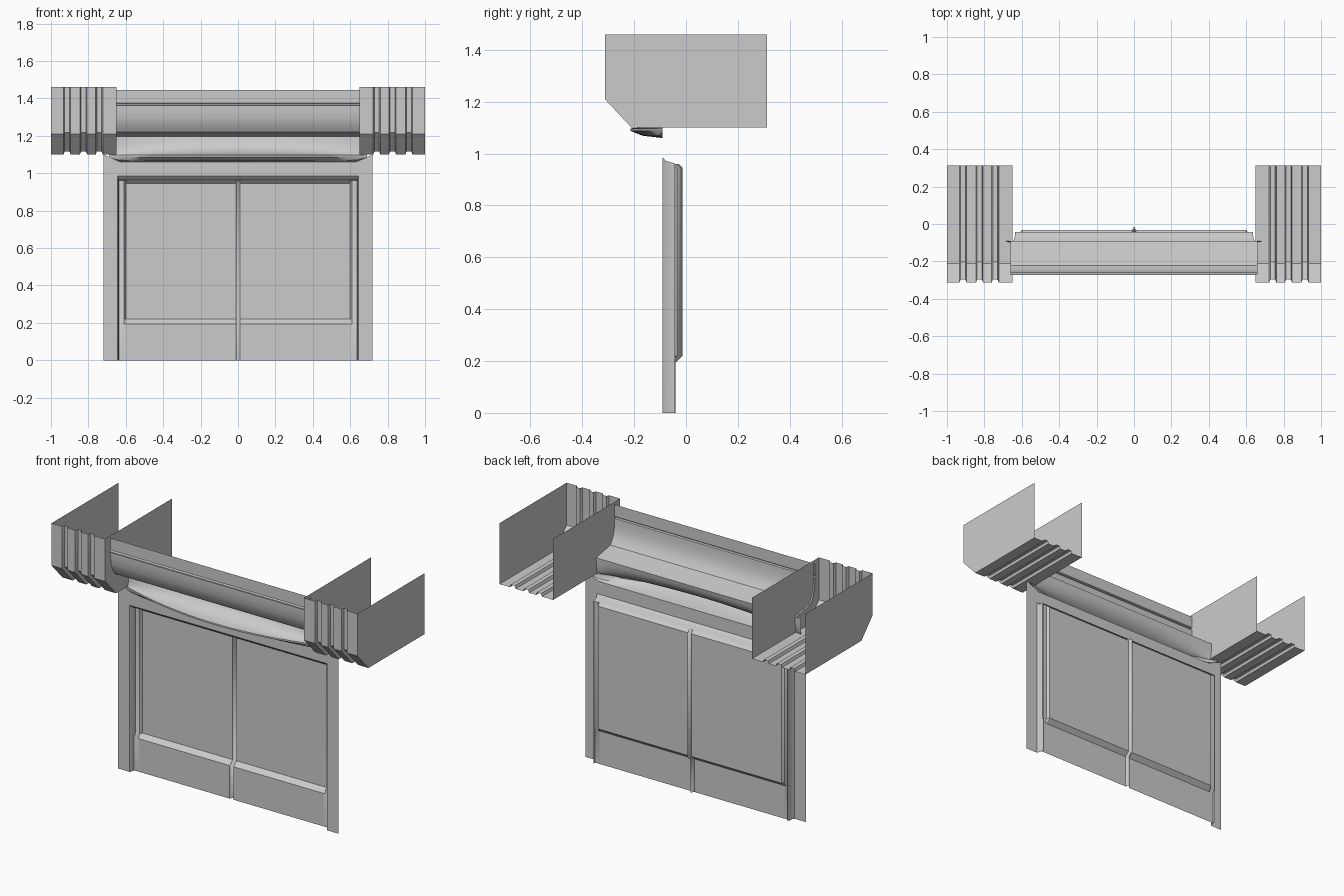
import bpy, bmesh, math

if "Cube" in bpy.data.objects:
    bpy.data.objects.remove(bpy.data.objects["Cube"])


def make(name, verts, faces, mirror=False, smooth=True):
    me = bpy.data.meshes.new(name)
    me.from_pydata(verts, [], faces)
    bm = bmesh.new()
    bm.from_mesh(me)
    bmesh.ops.remove_doubles(bm, verts=bm.verts, dist=1e-5)
    bmesh.ops.recalc_face_normals(bm, faces=bm.faces)
    bm.to_mesh(me)
    bm.free()
    ob = bpy.data.objects.new(name, me)
    bpy.context.collection.objects.link(ob)
    if mirror:
        m = ob.modifiers.new("mirror", 'MIRROR')
        m.use_axis[0] = True
        m.merge_threshold = 0.0005
    bpy.ops.object.select_all(action='DESELECT')
    ob.select_set(True)
    bpy.context.view_layer.objects.active = ob
    if smooth:
        bpy.ops.object.shade_smooth_by_angle(angle=math.radians(30))
    return ob


def loft(name, rows, mirror=False):
    """Skin between equally long rows of points."""
    n = len(rows[0])
    verts = [p for r in rows for p in r]
    faces = [(i * n + j, i * n + j + 1, (i + 1) * n + j + 1, (i + 1) * n + j)
             for i in range(len(rows) - 1) for j in range(n - 1)]
    return make(name, verts, faces, mirror)


# Door leaves: one thin pressed sheet, recessed panes above, kick panels below
leaf_rows = [(0, -.06), (.195, -.06), (.22, -.033), (.945, -.033), (.96, -.048)]
rows = []
for z, y in leaf_rows:
    rim = min(y, -.048)
    rows.append([(0, y + .02, z), (.012, y, z), (.6, y, z), (.61, rim, z), (.637, rim, z)])
loft("door_leaves", rows, mirror=True)


# Door frame: flat face plate with a rounded reveal turning in to the doors
def arch(x, z, y, ear_x=None, ear_z=None):
    ear_x = x - .015 if ear_x is None else ear_x
    ear_z = z if ear_z is None else ear_z
    half = [(-x, 0), (-x, z), (-ear_x, ear_z)]
    full = half + [(-a, b) for a, b in reversed(half)]
    return [(a, y, b) for a, b in full]


loft("door_frame", [
    arch(.72, 1.1, -.09, .63, 1.06),
    arch(.645, .985, -.09),
    arch(.639, .972, -.078),
    arch(.635, .962, -.043)])

# Cornice: straight moulding with fascia, bead, curved face and soffit
cornice = [(-.26, 1.445), (-.26, 1.375), (-.273, 1.372), (-.273, 1.365), (-.263, 1.362),
           (-.262, 1.33), (-.256, 1.29), (-.245, 1.255), (-.222, 1.22), (-.09, 1.195)]
loft("cornice", [[(s * .66, y, z) for y, z in cornice] for s in (-1, 1)])

# Bowed hood: cove sweeping out from under the cornice to a curved lip
N = 24
rows = []
for i in range(N + 1):
    t = -1 + 2 * i / N
    x, b = .69 * t, .125 * (1 - t * t)
    row = []
    for k in range(7):
        a = k / 6 * math.pi / 2
        row.append((x, -.09 - b * (1 - math.cos(a)), 1.195 - .098 * math.sin(a)))
    low = 1.06 + .03 * max(0, (abs(x) - .63) / .06)
    row += [(x, -.09 - b, 1.088), (x, -.09 - b * .62, .5 * (low + 1.078)), (x, -.09, low)]
    rows.append(row)
loft("bowed_hood", rows)

# Corner brackets: fluted shells, open at the top and back
cols = [(.65, 0)]
for c in (.742, .826, .914):
    cols += [(c - .019, 0), (c - .013, .016), (c + .013, .016), (c + .019, 0)]
cols.append((1, 0))


def section(x, d):
    return [(x, -.313 + d, 1.46), (x, -.313 + d, 1.21 + .4 * d),
            (x, -.21 + .4 * d, 1.1 + d), (x, .313, 1.1 + d)]


loft("bracket_fluted_shell", [section(x, d) for x, d in cols], mirror=True)
plates = [section(x, 0) + [(x, .313, 1.46)] for x in (.65, 1)]
make("bracket_side_plates", plates[0] + plates[1],
     [(0, 1, 2, 3, 4), (5, 6, 7, 8, 9)], mirror=True, smooth=False)
